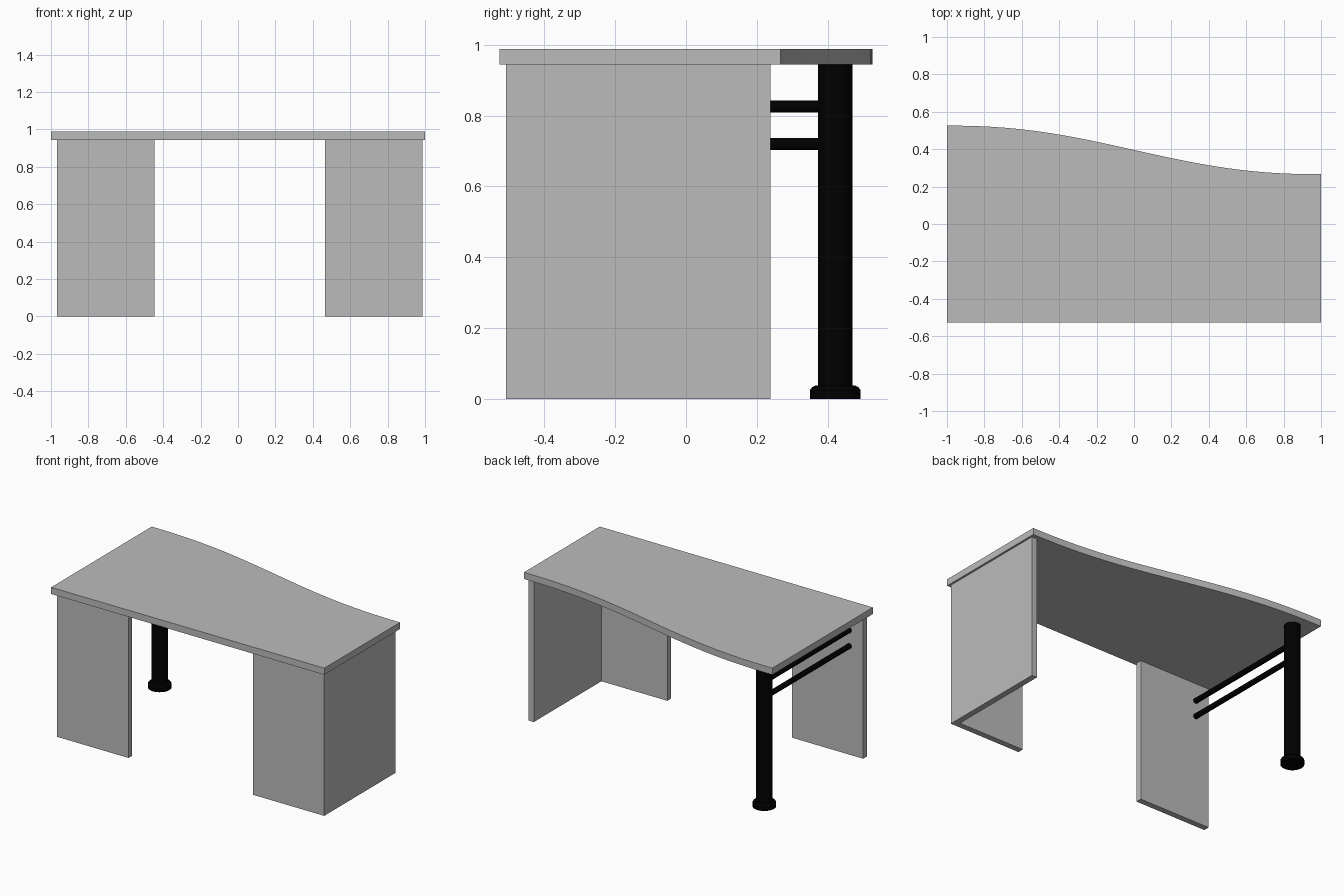
import bpy, bmesh, math
from mathutils import Matrix, Vector

if "Cube" in bpy.data.objects:
    bpy.data.objects.remove(bpy.data.objects["Cube"])

TOP_Z, UNDER_Z = 0.988, 0.944     # desktop slab
FRONT_Y, T = -0.508, 0.039        # front of the panels, panel thickness
LEG_X, LEG_Y = -0.868, 0.421


def material(name, value):
    mat = bpy.data.materials.new(name)
    mat.diffuse_color = (value, value, value, 1)
    mat.use_nodes = True
    mat.node_tree.nodes["Principled BSDF"].inputs["Base Color"].default_value = mat.diffuse_color
    return mat


black = material("black_metal", 0.0)
grey = material("grey_board", 0.5)


def finish(name, bm, mat, smooth=False):
    bmesh.ops.recalc_face_normals(bm, faces=bm.faces)
    me = bpy.data.meshes.new(name)
    bm.to_mesh(me)
    bm.free()
    ob = bpy.data.objects.new(name, me)
    bpy.context.collection.objects.link(ob)
    me.materials.append(mat)
    if smooth:
        bpy.ops.object.select_all(action='DESELECT')
        ob.select_set(True)
        bpy.context.view_layer.objects.active = ob
        bpy.ops.object.shade_smooth_by_angle(angle=math.radians(30))
    return ob


def slab(name, outline, z0, z1):
    """Extrude an xy outline upward."""
    bm = bmesh.new()
    face = bm.faces.new([bm.verts.new((x, y, z0)) for x, y in outline])
    new = bmesh.ops.extrude_face_region(bm, geom=[face], use_keep_orig=True)["geom"]
    bmesh.ops.translate(bm, vec=(0, 0, z1 - z0),
                        verts=[v for v in new if isinstance(v, bmesh.types.BMVert)])
    return finish(name, bm, grey)


def lathe(name, profile, matrix, steps=32):
    """Spin an (r, z) profile that starts and ends on the axis."""
    bm = bmesh.new()
    verts = [bm.verts.new((r, 0, z)) for r, z in profile]
    edges = [bm.edges.new(p) for p in zip(verts, verts[1:])]
    bmesh.ops.spin(bm, geom=verts + edges, cent=(0, 0, 0), axis=(0, 0, 1),
                   angle=2 * math.pi, steps=steps)
    bmesh.ops.remove_doubles(bm, verts=bm.verts, dist=1e-5)
    bm.transform(matrix)
    return finish(name, bm, black, True)


def ease(t):
    """S-curve from 0 to 1 with flat ends."""
    return 0.5 * (0.5 - 0.5 * math.cos(math.pi * t)) + 0.5 * t**3 * (6 * t * t - 15 * t + 10)


# Desktop with a wavy back edge
N = 40
wave = [(1 - 2 * i / N, 0.266 + 0.26 * ease(i / N)) for i in range(N + 1)]
slab("desktop", [(-1, -0.526), (1, -0.526)] + wave, UNDER_Z, TOP_Z)

# Right L-shaped support: front panel and side panel in one piece
slab("right_corner_panel",
     [(0.465, FRONT_Y), (0.987, FRONT_Y), (0.987, 0.238), (0.987 - T, 0.238),
      (0.987 - T, FRONT_Y + T), (0.465, FRONT_Y + T)], 0, UNDER_Z)

# Left front panel
slab("left_front_panel",
     [(-0.969, FRONT_Y), (-0.446, FRONT_Y), (-0.446, FRONT_Y + T), (-0.969, FRONT_Y + T)],
     0, UNDER_Z)

# Round leg with a chamfered foot
place = Matrix.Translation((LEG_X, LEG_Y, 0))
lathe("back_leg", [(0, 0.02), (0.049, 0.02), (0.049, UNDER_Z), (0, UNDER_Z)], place)
lathe("leg_foot", [(0, 0), (0.071, 0), (0.071, 0.026), (0.066, 0.033), (0.057, 0.038),
                   (0, 0.038)], place)

# Two rails from the left panel to the leg
start = FRONT_Y + T
for name, z in (("upper_rail", 0.825), ("lower_rail", 0.72)):
    m = Matrix.Translation(Vector((LEG_X, start, z))) @ Matrix.Rotation(-math.pi / 2, 4, 'X')
    length = LEG_Y - start
    lathe(name, [(0, 0), (0.017, 0), (0.017, length), (0, length)], m, 20)
